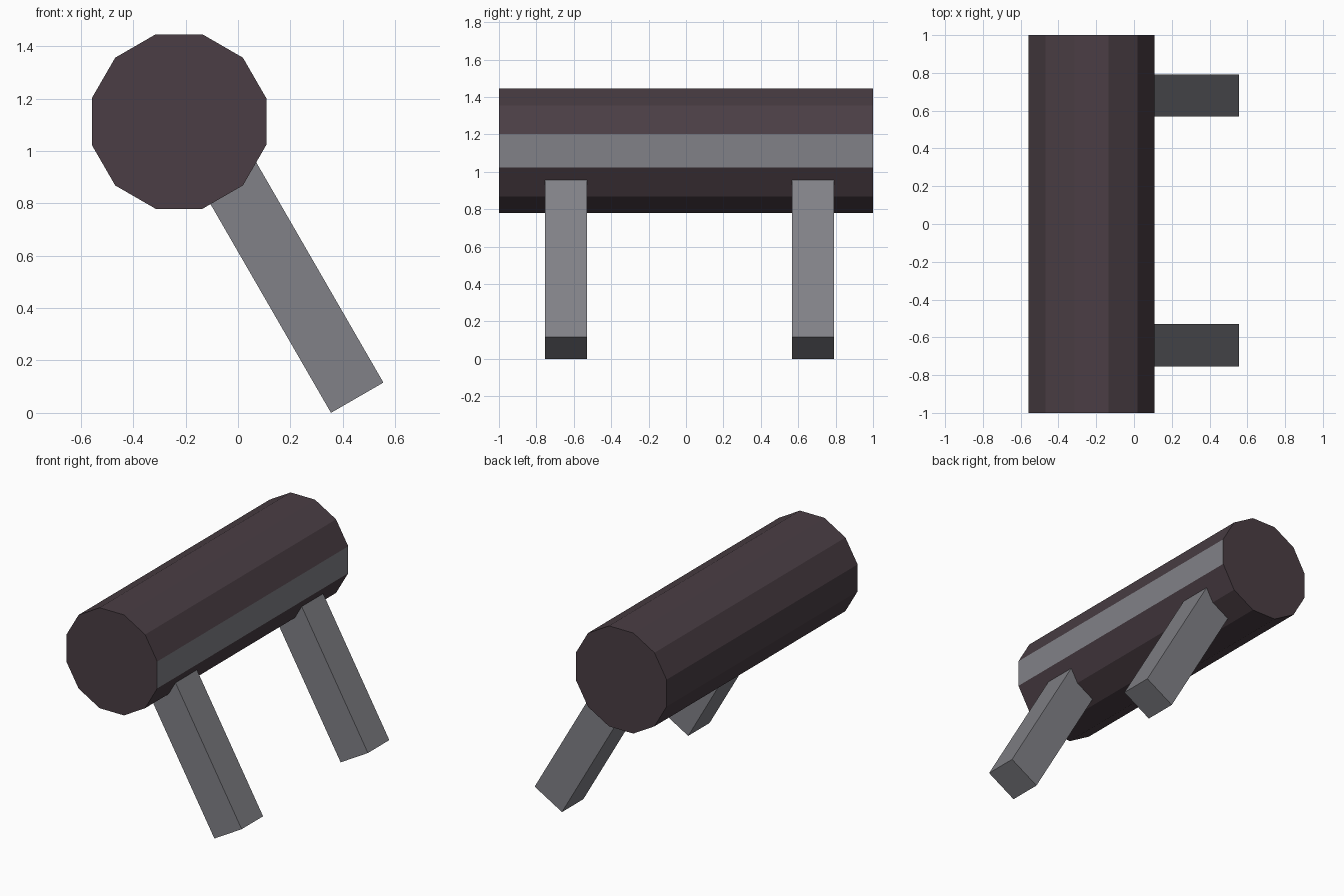
import bpy, bmesh, math
from mathutils import Matrix, Vector

if "Cube" in bpy.data.objects:
    bpy.data.objects.remove(bpy.data.objects["Cube"])


def material(name, rgb):
    m = bpy.data.materials.new(name)
    m.diffuse_color = (*rgb, 1.0)
    m.use_nodes = True
    m.node_tree.nodes["Principled BSDF"].inputs["Base Color"].default_value = m.diffuse_color
    return m


dark = material("dark brown", (0.069, 0.048, 0.058))
grey = material("grey", (0.220, 0.220, 0.242))


def add_object(name, bm, mats):
    me = bpy.data.meshes.new(name)
    bm.normal_update()
    bm.to_mesh(me)
    bm.free()
    for m in mats:
        me.materials.append(m)
    ob = bpy.data.objects.new(name, me)
    bpy.context.collection.objects.link(ob)
    return ob


# Twelve-sided drum lying along y, with flats on top, bottom and sides
bm = bmesh.new()
radius = 0.333 / math.cos(math.radians(15))
bmesh.ops.create_cone(bm, cap_ends=True, segments=12,
                      radius1=radius, radius2=radius, depth=2.0)
lowest = max(v.co.x for v in bm.verts)
turn = 15 if lowest > 0.34 else 0      # put a flat towards +x
bm.transform(Matrix.Translation((-0.225, 0, 1.112))
             @ Matrix.Rotation(math.radians(90), 4, 'X')
             @ Matrix.Rotation(math.radians(turn), 4, 'Z'))
bm.normal_update()
# Grey strip: the single side facing +x
for f in bm.faces:
    f.material_index = 1 if f.normal.x > 0.99 else 0
add_object("drum", bm, [dark, grey])

# Two square legs leaning 30 degrees, running up into the drum
width, length, depth = 0.231, 1.1, 0.224
foot = Vector((0.455, 0, 0.058))
for name, y in (("front_leg", -0.642), ("back_leg", 0.680)):
    bm = bmesh.new()
    bmesh.ops.create_cube(bm, size=1.0)
    bm.transform(Matrix.Translation(foot + Vector((0, y, 0)))
                 @ Matrix.Rotation(math.radians(-30), 4, 'Y')
                 @ Matrix.Translation((0, 0, length / 2))
                 @ Matrix.Diagonal((width, depth, length, 1)))
    add_object(name, bm, [grey])
